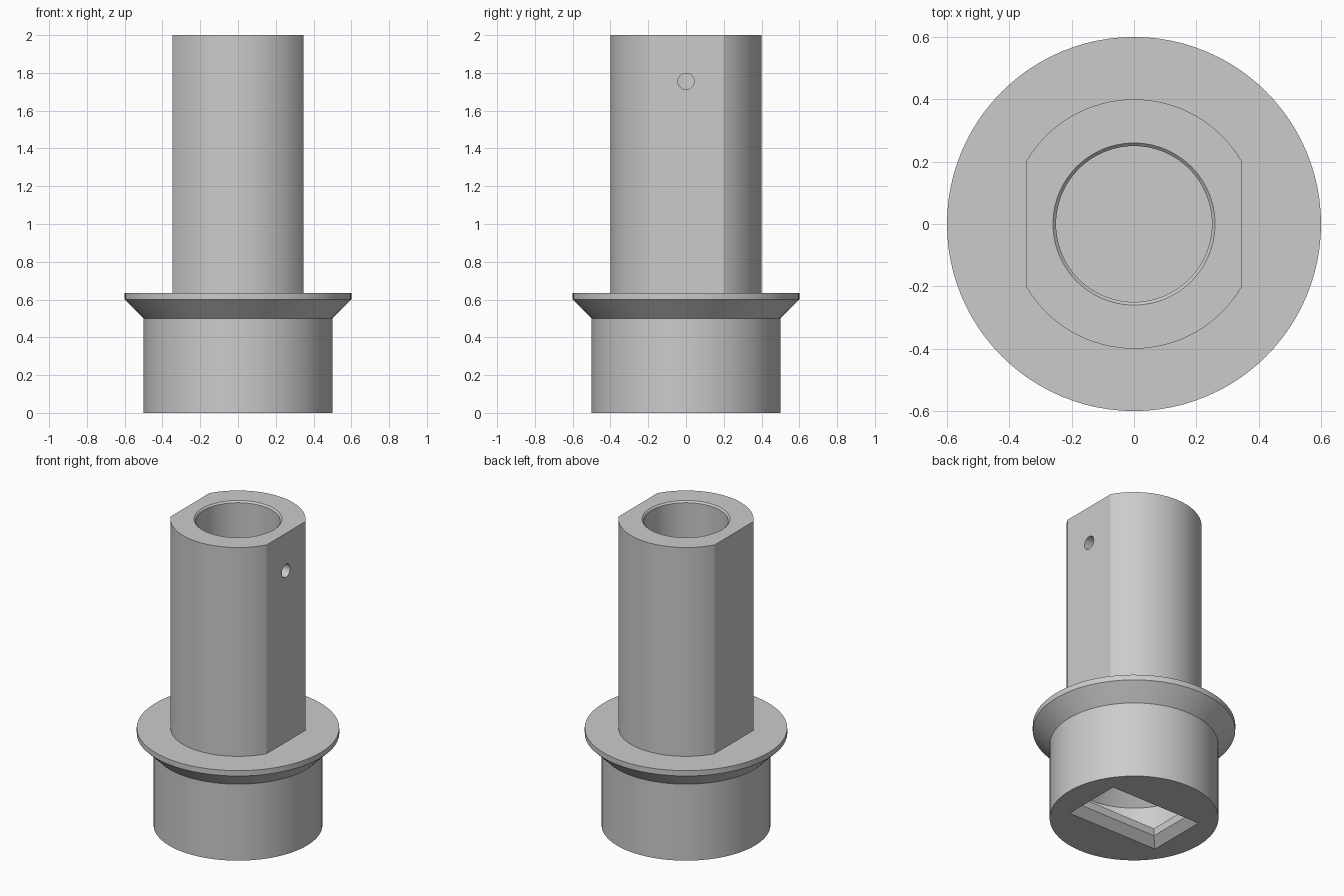
import bpy, bmesh, math
from mathutils import Matrix

if "Cube" in bpy.data.objects:
    bpy.data.objects.remove(bpy.data.objects["Cube"])

grey = bpy.data.materials.new("plain grey")
grey.use_nodes = True
GREY = (0.6, 0.6, 0.6, 1)
grey.diffuse_color = GREY
grey.node_tree.nodes["Principled BSDF"].inputs["Base Color"].default_value = GREY


def make(name, bm):
    bmesh.ops.recalc_face_normals(bm, faces=bm.faces[:])
    mesh = bpy.data.meshes.new(name)
    bm.to_mesh(mesh)
    bm.free()
    mesh.materials.append(grey)
    obj = bpy.data.objects.new(name, mesh)
    bpy.context.collection.objects.link(obj)
    return obj


def loft(name, rings):
    """Closed solid through rings of equal point counts."""
    bm = bmesh.new()
    loops = [[bm.verts.new(p) for p in ring] for ring in rings]
    n = len(loops[0])
    for low, high in zip(loops, loops[1:]):
        for i in range(n):
            j = (i + 1) % n
            bm.faces.new((low[i], low[j], high[j], high[i]))
    bm.faces.new(loops[0][::-1])
    bm.faces.new(loops[-1])
    return make(name, bm)


def lathe(name, profile, n=96):
    angles = [2 * math.pi * i / n for i in range(n)]
    return loft(name, [[(r * math.cos(a), r * math.sin(a), z) for a in angles]
                       for r, z in profile])


def rect_loft(name, sections):
    corners = ((-1, -1), (1, -1), (1, 1), (-1, 1))
    return loft(name, [[(sx * x, sy * y, z) for sx, sy in corners]
                       for x, y, z in sections])


def apply_boolean(obj, cutter, operation="DIFFERENCE"):
    cutter.hide_render = True
    mod = obj.modifiers.new("cut", "BOOLEAN")
    mod.operation, mod.solver, mod.object = operation, "EXACT", cutter
    bpy.context.view_layer.objects.active = obj
    bpy.ops.object.modifier_apply(modifier=mod.name)
    bpy.data.objects.remove(cutter)


def smooth(obj):
    bpy.ops.object.select_all(action="DESELECT")
    obj.select_set(True)
    bpy.context.view_layer.objects.active = obj
    bpy.ops.object.shade_smooth_by_angle(angle=math.radians(25))


FLANGE_TOP = 0.635

# Base with conical flange
base = lathe("flanged_base", [(0.5, 0), (0.5, 0.5), (0.6, 0.6), (0.6, FLANGE_TOP)])

# Round inner cavity with sloped ceiling, entered by a chamfered rectangular slot
apply_boolean(base, lathe("cavity_cutter", [(0.4, 0.1), (0.4, 0.3), (0.2, 0.5)]))
apply_boolean(base, rect_loft("slot_cutter", [
    (0.34, 0.21, -0.01), (0.28, 0.15, 0.05), (0.28, 0.15, 0.2)]))

# Shaft with two flats
shaft = lathe("flatted_shaft", [(0.4, FLANGE_TOP), (0.4, 2)])
apply_boolean(shaft, rect_loft("flats_cutter", [(0.347, 1, 0), (0.347, 1, 3)]), "INTERSECT")

# Chamfered bore
apply_boolean(shaft, lathe("bore_cutter", [
    (0.25, 0.5), (0.25, 1.99), (0.26, 2), (0.26, 2.1)]))

# Cross hole through the wall of one flat
pin = lathe("pin_cutter", [(0.043, 0.1), (0.043, 0.6)], 32)
pin.data.transform(Matrix.Translation((0, 0, 1.755)) @ Matrix.Rotation(math.pi / 2, 4, "Y"))
apply_boolean(shaft, pin)

for part in (base, shaft):
    smooth(part)
